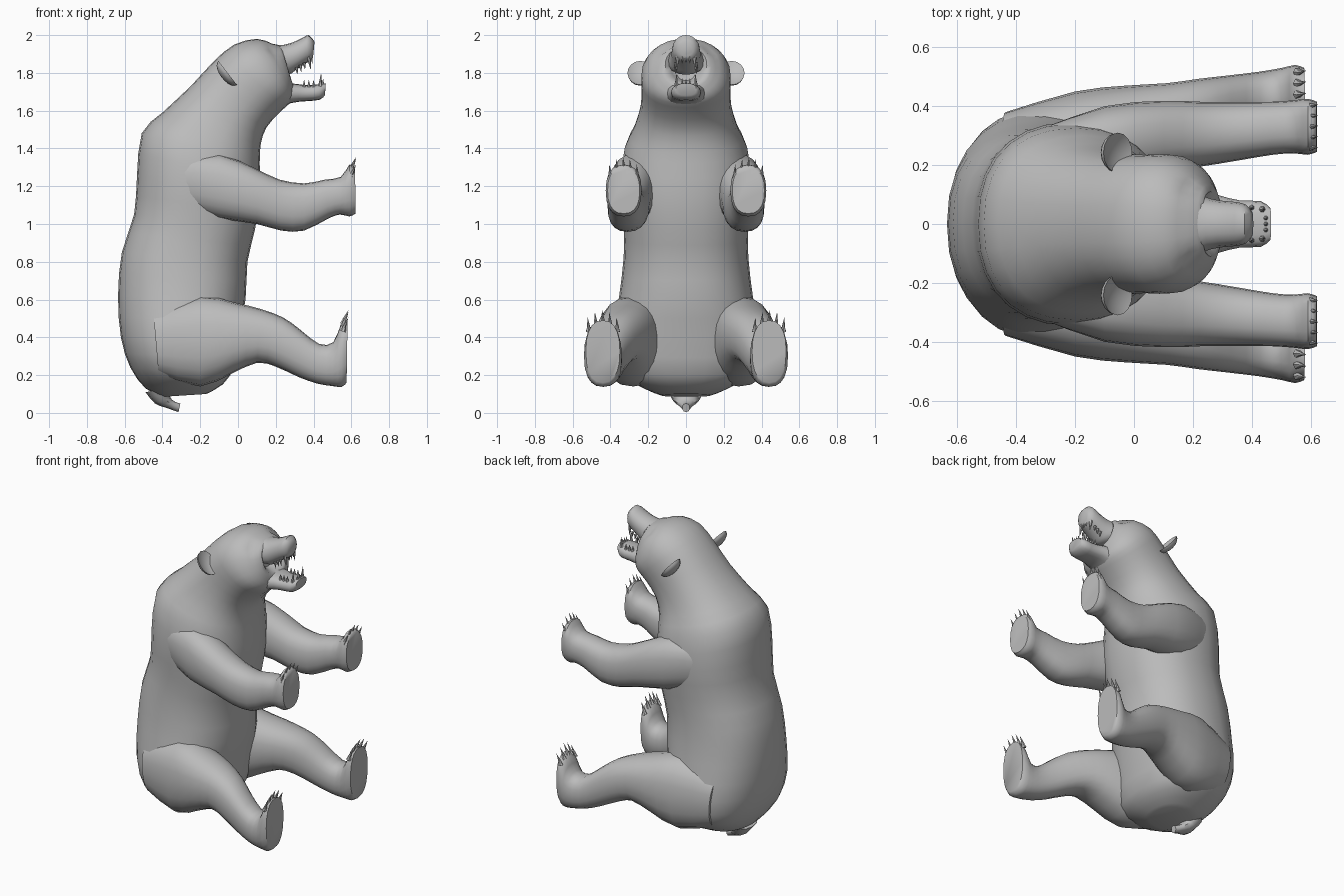
import bpy, bmesh, math
from mathutils import Vector, Matrix

fur = bpy.data.materials.new("grey_fur")
fur.diffuse_color = (0.5, 0.5, 0.5, 1)


def finish(name, bm, angle=50):
    bmesh.ops.recalc_face_normals(bm, faces=bm.faces)
    me = bpy.data.meshes.new(name)
    bm.to_mesh(me)
    bm.free()
    me.materials.append(fur)
    ob = bpy.data.objects.new(name, me)
    bpy.context.collection.objects.link(ob)
    bpy.ops.object.select_all(action='DESELECT')
    ob.select_set(True)
    bpy.context.view_layer.objects.active = ob
    bpy.ops.object.shade_smooth_by_angle(angle=math.radians(angle))
    return ob


def spline(rows, steps):
    """Catmull-Rom refinement of ring parameters."""
    out = []
    for i in range(len(rows) - 1):
        p0, p1, p2 = rows[max(i - 1, 0)], rows[i], rows[i + 1]
        p3 = rows[min(i + 2, len(rows) - 1)]
        for k in range(steps):
            t = k / steps
            out.append([0.5 * (2 * b + (c - a) * t + (2 * a - 5 * b + 4 * c - d) * t * t
                               + (3 * b - a - 3 * c + d) * t ** 3)
                        for a, b, c, d in zip(p0, p1, p2, p3)])
    return out + [list(rows[-1])]


def loft(rows, sides=20, power=2.2, steps=2, side=1):
    """Rows: x1, z1, x2, z2 (opposite rim points), y centre, y half width."""
    bm = bmesh.new()
    rings = []
    for x1, z1, x2, z2, yc, hw in spline(rows, steps):
        c = Vector(((x1 + x2) / 2, yc * side, (z1 + z2) / 2))
        a = Vector(((x1 - x2) / 2, 0, (z1 - z2) / 2))
        ring = []
        for k in range(sides):
            t = 2 * math.pi * k / sides
            u, v = [math.copysign(abs(f) ** (2 / power), f) for f in (math.cos(t), math.sin(t))]
            ring.append(bm.verts.new(c + a * u + Vector((0, hw * v, 0))))
        rings.append(ring)
    for r, s in zip(rings, rings[1:]):
        for k in range(sides):
            j = (k + 1) % sides
            bm.faces.new((r[k], r[j], s[j], s[k]))
    bm.faces.new(rings[0])
    bm.faces.new(rings[-1])
    return bm


def spike(bm, base, tip, radius):
    base, tip = Vector(base), Vector(tip)
    d = tip - base
    m = Matrix.Translation((base + tip) / 2) @ d.to_track_quat('Z', 'Y').to_matrix().to_4x4()
    bmesh.ops.create_cone(bm, cap_ends=True, segments=6, radius1=radius, radius2=0,
                          depth=d.length, matrix=m)


# Torso, neck and skull in one sweep: back point, belly point, half width
body = loft([
    (-.40, .085, -.17, .10, 0, .13),
    (-.49, .13, -.12, .125, 0, .22),
    (-.57, .24, -.04, .20, 0, .36),
    (-.62, .40, .00, .40, 0, .39),
    (-.635, .62, .04, .60, 0, .355),
    (-.615, .85, .05, .80, 0, .33),
    (-.55, 1.05, .09, .97, 0, .33),
    (-.535, 1.25, .115, 1.15, 0, .345),
    (-.51, 1.48, .115, 1.32, 0, .325),
    (-.40, 1.59, .12, 1.42, 0, .275),
    (-.25, 1.73, .15, 1.51, 0, .24),
    (-.13, 1.86, .22, 1.59, 0, .235),
    (-.02, 1.95, .27, 1.635, 0, .235),
    (.10, 1.98, .29, 1.665, 0, .20),
    (.18, 1.955, .295, 1.70, 0, .155),
    (.23, 1.935, .29, 1.74, 0, .11),
    (.20, 1.86, .22, 1.76, 0, .05)], sides=28, power=2.3)
# Eye hollows
for v in body.verts:
    for s in (1, -1):
        d = (v.co - Vector((.18, .12 * s, 1.91))).length
        if d < .05:
            v.co += Vector((-.5, -.7 * s, -.3)) * .025 * (1 - d / .05)
finish("body", body)

# Upper muzzle and open lower jaw
finish("muzzle", loft([
    (.12, 1.965, .20, 1.80, 0, .13),
    (.20, 1.945, .265, 1.79, 0, .095),
    (.28, 1.958, .30, 1.81, 0, .08),
    (.34, 1.985, .35, 1.845, 0, .075),
    (.375, 2.0, .388, 1.868, 0, .065),
    (.405, 1.965, .398, 1.89, 0, .04)], sides=16))
finish("lower_jaw", loft([
    (.20, 1.74, .20, 1.60, 0, .13),
    (.28, 1.745, .28, 1.64, 0, .10),
    (.36, 1.735, .36, 1.65, 0, .08),
    (.43, 1.74, .43, 1.657, 0, .078),
    (.465, 1.745, .46, 1.68, 0, .055)], sides=16, power=2.6))

# Teeth: canines, side teeth and a row of incisors
teeth = bmesh.new()
for s in (1, -1):
    spike(teeth, (.375, .045 * s, 1.885), (.385, .047 * s, 1.815), .012)
    spike(teeth, (.435, .05 * s, 1.725), (.44, .05 * s, 1.80), .012)
    for k in range(3):
        spike(teeth, (.31 + .02 * k, .055 * s, 1.83 + .012 * k),
              (.315 + .02 * k, .055 * s, 1.79 + .014 * k), .01)
        spike(teeth, (.35 + .025 * k, .055 * s, 1.725), (.35 + .025 * k, .055 * s, 1.765), .01)
for k in range(-1, 2):
    spike(teeth, (.388, .02 * k, 1.89), (.393, .02 * k, 1.85), .009)
    spike(teeth, (.447, .02 * k, 1.735), (.452, .02 * k, 1.77), .009)
finish("teeth", teeth, 30)

# Stubby tail
finish("tail", loft([
    (-.36, .13, -.49, .11, 0, .10),
    (-.36, .085, -.44, .05, 0, .07),
    (-.335, .06, -.38, .027, 0, .04),
    (-.305, .05, -.315, .004, 0, .02)], sides=10))

ARM = [
    (-.36, 1.36, -.28, 1.08, .23, .09),
    (-.10, 1.37, -.10, 1.03, .27, .13),
    (.10, 1.29, .10, 1.00, .30, .118),
    (.22, 1.235, .23, .965, .305, .11),
    (.35, 1.215, .35, .965, .315, .10),
    (.46, 1.235, .48, 1.03, .325, .09),
    (.545, 1.25, .54, 1.05, .33, .09),
    (.59, 1.315, .59, 1.04, .33, .095),
    (.62, 1.30, .622, 1.055, .33, .085)]
LEG = [
    (-.45, .55, -.42, .20, .25, .13),
    (-.20, .62, -.20, .14, .28, .17),
    (-.02, .585, -.03, .21, .31, .16),
    (.12, .55, .10, .265, .34, .138),
    (.24, .505, .20, .245, .375, .118),
    (.33, .44, .32, .19, .405, .10),
    (.43, .365, .42, .155, .425, .092),
    (.505, .375, .50, .142, .435, .095),
    (.545, .47, .55, .138, .44, .10),
    (.58, .49, .575, .16, .44, .09)]

for s, label in ((1, "left"), (-1, "right")):
    # Limbs with five claws along the top of each paw
    for part, rows in (("arm", ARM), ("leg", LEG)):
        finish(f"{label}_{part}", loft(rows, side=s, power=2.4))
        x, z, _, _, yc, hw = rows[-1]
        claws = bmesh.new()
        for k in range(-2, 3):
            y = s * yc + k * hw * .42
            zb = z - .012 * abs(k) - (.015 if abs(k) == 2 else 0)
            mid = (x - .008, y, zb + .03)
            spike(claws, (x - .025, y, zb - .02), mid, .016)
            spike(claws, (x - .02, y, zb), (x + .005, y * 1.01, zb + .055), .01)
        finish(f"{label}_{part}_claws", claws, 30)

    # Cupped ear, open toward the front
    ear = bmesh.new()
    bmesh.ops.create_uvsphere(ear, u_segments=16, v_segments=10, radius=1)
    for v in ear.verts:
        r2 = v.co.x ** 2 + v.co.y ** 2
        z = -.018 * (1 - r2) if v.co.z > .05 else .04 * v.co.z
        v.co = Vector((v.co.x * .08, v.co.y * .068, z))
    frame = Matrix(((-.61, 0, .79), (0, s, 0), (.79, 0, .61))).to_4x4()
    ear.transform(Matrix.Translation((-.055, .242 * s, 1.80)) @ frame)
    finish(f"{label}_ear", ear)
